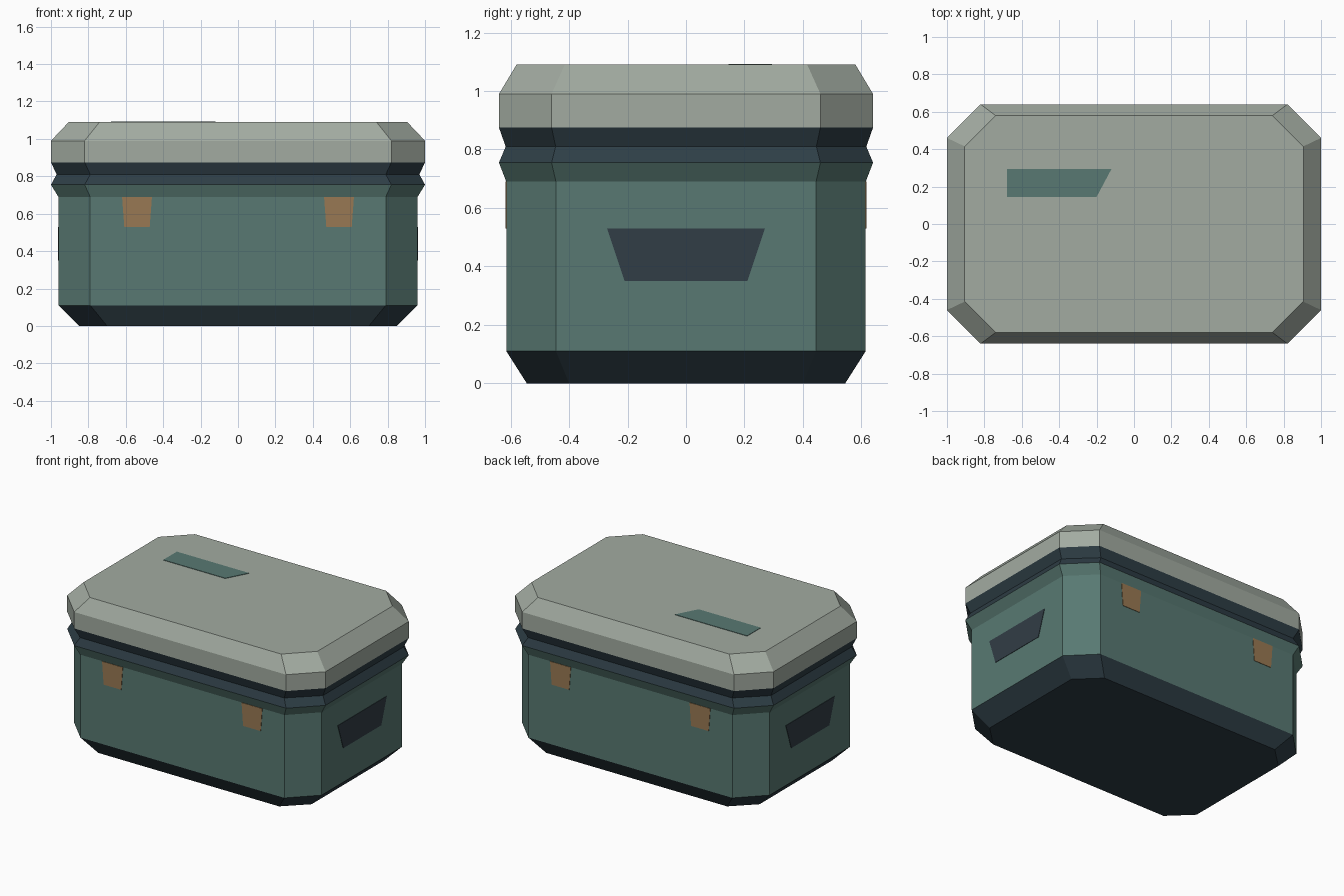
import bpy
import bmesh
from mathutils import Vector

cube = bpy.data.objects.get("Cube")
if cube:
    bpy.data.objects.remove(cube, do_unlink=True)


def linear(c):
    c /= 255
    return c / 12.92 if c <= 0.04045 else ((c + 0.055) / 1.055) ** 2.4


def material(name, *rgb):
    mat = bpy.data.materials.new(name)
    mat.use_nodes = True
    colour = [linear(c) for c in rgb] + [1]
    mat.diffuse_color = colour
    bsdf = next(n for n in mat.node_tree.nodes if n.type == "BSDF_PRINCIPLED")
    bsdf.inputs["Base Color"].default_value = colour
    bsdf.inputs["Roughness"].default_value = 0.8
    return mat


GREEN = material("muted green", 88, 121, 114)
GREY = material("warm grey", 162, 171, 161)
NAVY = material("dark slate", 46, 62, 70)
HANDLE = material("handle slate", 49, 61, 70)
ORANGE = material("copper", 153, 121, 83)


def finish(bm, name, mat):
    bmesh.ops.recalc_face_normals(bm, faces=bm.faces)
    mesh = bpy.data.meshes.new(name)
    bm.to_mesh(mesh)
    bm.free()
    mesh.materials.append(mat)
    obj = bpy.data.objects.new(name, mesh)
    bpy.context.collection.objects.link(obj)
    return obj


# Octagonal cross-sections: half width, half depth, flat half width, flat half depth
FOOT = (0.85, 0.545, 0.70, 0.40)
WALL = (0.96, 0.615, 0.79, 0.445)
RIM = (1.0, 0.64, 0.82, 0.46)
GROOVE = (0.97, 0.617, 0.79, 0.446)
TOP = (0.905, 0.58, 0.74, 0.415)


def octagon(section, z):
    hx, hy, fx, fy = section
    quarter = [(hx, fy), (fx, hy)]
    half = quarter + [(-x, y) for x, y in reversed(quarter)]
    return [(x, y, z) for x, y in half + [(-x, -y) for x, y in half]]


def loft(name, mat, levels, bottom=False, top=False):
    bm = bmesh.new()
    rings = [[bm.verts.new(p) for p in octagon(s, z)] for s, z in levels]
    for low, high in zip(rings, rings[1:]):
        for i in range(8):
            j = (i + 1) % 8
            bm.faces.new((low[i], low[j], high[j], high[i]))
    if bottom:
        bm.faces.new(rings[0][::-1])
    if top:
        bm.faces.new(rings[-1])
    obj = finish(bm, name, mat)
    # Open shells: make sure every face points away from the centre axis
    bm = bmesh.new()
    bm.from_mesh(obj.data)
    for f in bm.faces:
        c = f.calc_center_median()
        out = Vector((c.x, c.y, 0))
        if out.length > 0.1 and f.normal.dot(out) < 0:
            f.normal_flip()
    bm.to_mesh(obj.data)
    bm.free()


def plate(name, mat, outline, place, normal):
    """Thin flat plate; place() maps outline points onto the surface."""
    bm = bmesh.new()
    face = bm.faces.new([bm.verts.new(place(u, v)) for u, v in outline])
    ext = bmesh.ops.extrude_face_region(bm, geom=[face])
    verts = [e for e in ext["geom"] if isinstance(e, bmesh.types.BMVert)]
    bmesh.ops.translate(bm, verts=verts, vec=Vector(normal) * 0.003)
    finish(bm, name, mat)


# Box shell
loft("base", NAVY, [(FOOT, 0), (WALL, 0.11)], bottom=True)
loft("body", GREEN, [(WALL, 0.11), (WALL, 0.69), (RIM, 0.755)])
loft("seal_groove", NAVY, [(RIM, 0.755), (GROOVE, 0.81), (RIM, 0.875)])
loft("lid", GREY, [(RIM, 0.875), (RIM, 0.99), (TOP, 1.09)], top=True)

# Latches on front and back
latch = [(-0.08, 0.69), (0.08, 0.69), (0.068, 0.53), (-0.068, 0.53)]
for face, sy in (("front", -1), ("back", 1)):
    for side, sx in (("left", 1), ("right", -1)):
        plate(f"{face}_{side}_latch", ORANGE, latch,
              lambda u, v: (sx * 0.54 + u, sy * 0.615, v), (0, sy, 0))

# Handles on both ends
handle = [(-0.27, 0.53), (0.27, 0.53), (0.21, 0.35), (-0.21, 0.35)]
for side, sx in (("left", 1), ("right", -1)):
    plate(f"{side}_handle", HANDLE, handle,
          lambda u, v: (sx * 0.96, u, v), (sx, 0, 0))

# Slanted panel on the lid
panel = [(-0.68, 0.145), (-0.20, 0.145), (-0.12, 0.295), (-0.68, 0.295)]
plate("lid_panel", GREEN, panel, lambda u, v: (u, v, 1.09), (0, 0, 1))
